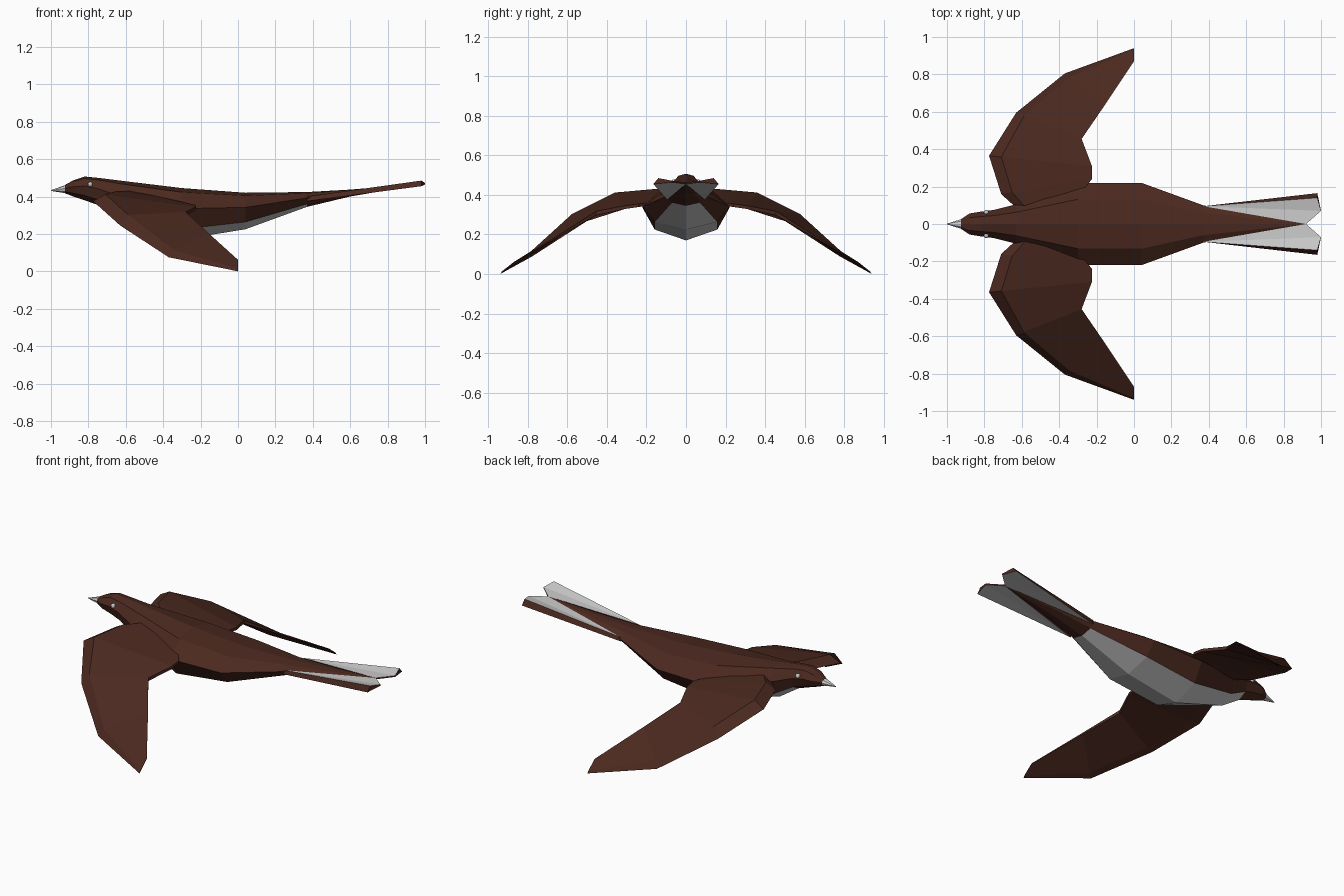
import bpy, bmesh, math
from mathutils import Vector

if "Cube" in bpy.data.objects:
    bpy.data.objects.remove(bpy.data.objects["Cube"])

def material(name, rgb):
    m = bpy.data.materials.new(name)
    m.diffuse_color = (*rgb, 1)
    m.use_nodes = True
    m.node_tree.nodes["Principled BSDF"].inputs["Base Color"].default_value = m.diffuse_color
    return m

BROWN = material("brown", (0.07, 0.022, 0.014))
PALE = material("pale", (0.8, 0.8, 0.8))

def build(name, verts, faces, pale=()):
    """Mesh object; faces whose index is in pale get the pale material."""
    me = bpy.data.meshes.new(name)
    me.from_pydata(verts, [], faces)
    me.materials.append(BROWN)
    me.materials.append(PALE)
    for i in pale:
        me.polygons[i].material_index = 1
    bm = bmesh.new()
    bm.from_mesh(me)
    bmesh.ops.recalc_face_normals(bm, faces=bm.faces)
    bm.to_mesh(me)
    bm.free()
    ob = bpy.data.objects.new(name, me)
    bpy.context.collection.objects.link(ob)
    return ob

def loft(name, rings, pale=lambda ring, side: False):
    n = len(rings[0])
    verts = [p for r in rings for p in r]
    faces, light = [], []
    for i in range(len(rings) - 1):
        for j in range(n):
            k = (j + 1) % n
            if pale(i, j):
                light.append(len(faces))
            faces.append((i*n + j, i*n + k, (i+1)*n + k, (i+1)*n + j))
    faces.append(tuple(range(n))[::-1])
    faces.append(tuple(range(len(verts) - n, len(verts))))
    return build(name, verts, faces, light)

# Body: eight-sided rings (x, half width, bottom z, top z)
half = [(0, 1), (0.6, 0.92), (1, 0.6), (0.72, 0.2), (0, 0)]
section = half + [(-y, z) for y, z in half[3:0:-1]]
stations = [(-0.925, 0.026, 0.417, 0.462), (-0.88, 0.056, 0.40, 0.487),
            (-0.82, 0.066, 0.38, 0.507), (-0.75, 0.075, 0.355, 0.50),
            (-0.63, 0.105, 0.275, 0.485), (-0.30, 0.22, 0.17, 0.445),
            (0.04, 0.22, 0.225, 0.42), (0.37, 0.10, 0.345, 0.424),
            (0.60, 0.058, 0.40, 0.437), (0.92, 0.002, 0.455, 0.463)]
rings = [[(x, w*y, lo + (hi - lo)*z) for y, z in section] for x, w, lo, hi in stations]
loft("body", rings, lambda i, j: 3 <= i <= 6 and j in (3, 4))

# Beak: small pale cone
base = [(-0.92, 0.027*y, 0.417 + 0.045*z) for y, z in section]
tip = [(-1.0, 0.002*y, 0.43 + 0.004*z) for y, z in section]
loft("beak", [base, tip], lambda i, j: True)

# Wing: leading edge, trailing edge, thickness at each station
wing = [((-0.60, 0.06, 0.40), (-0.29, 0.16, 0.355), 0.035),
        ((-0.71, 0.16, 0.395), (-0.225, 0.24, 0.345), 0.04),
        ((-0.775, 0.365, 0.375), (-0.225, 0.31, 0.335), 0.042),
        ((-0.63, 0.595, 0.245), (-0.28, 0.455, 0.305), 0.05),
        ((-0.37, 0.805, 0.075), (-0.16, 0.63, 0.20), 0.025),
        ((0.0, 0.94, 0.0), (0.0, 0.87, 0.06), 0.006)]
feather = [(0.37, 0.095, 0.40), (0.98, 0.14, 0.485), (1.0, 0.07, 0.472), (0.92, 0.0, 0.463),
           (0.37, 0.095, 0.375), (0.98, 0.165, 0.455), (1.0, 0.07, 0.464), (0.92, 0.0, 0.455)]
feather_faces = [(0, 1, 2), (0, 2, 3), (4, 6, 5), (4, 7, 6),
                 (0, 4, 5, 1), (1, 5, 6, 2), (2, 6, 7, 3), (3, 7, 4, 0)]

for side, s in (("left", -1), ("right", 1)):
    wing_rings = []
    for lead, trail, t in wing:
        a, b = Vector(lead), Vector(trail)
        up = Vector((0, 0, t))
        pts = [a, a.lerp(b, 0.12) + up, b + up*0.25, b - up*0.15, a.lerp(b, 0.15) - up*0.2]
        wing_rings.append([(p.x, s*p.y, max(p.z, 0)) for p in pts])
    loft(side + "_wing", wing_rings)

    # Forked tail feather, pale above and below with a brown outer edge
    build(side + "_tail_feather", [(x, s*y, z) for x, y, z in feather], feather_faces, (0, 1, 2, 3))

    # Eye
    bpy.ops.mesh.primitive_uv_sphere_add(segments=10, ring_count=6, radius=0.014,
                                         location=(-0.79, s*0.062, 0.465))
    bpy.context.object.name = side + "_eye"
    bpy.context.object.data.materials.append(PALE)
